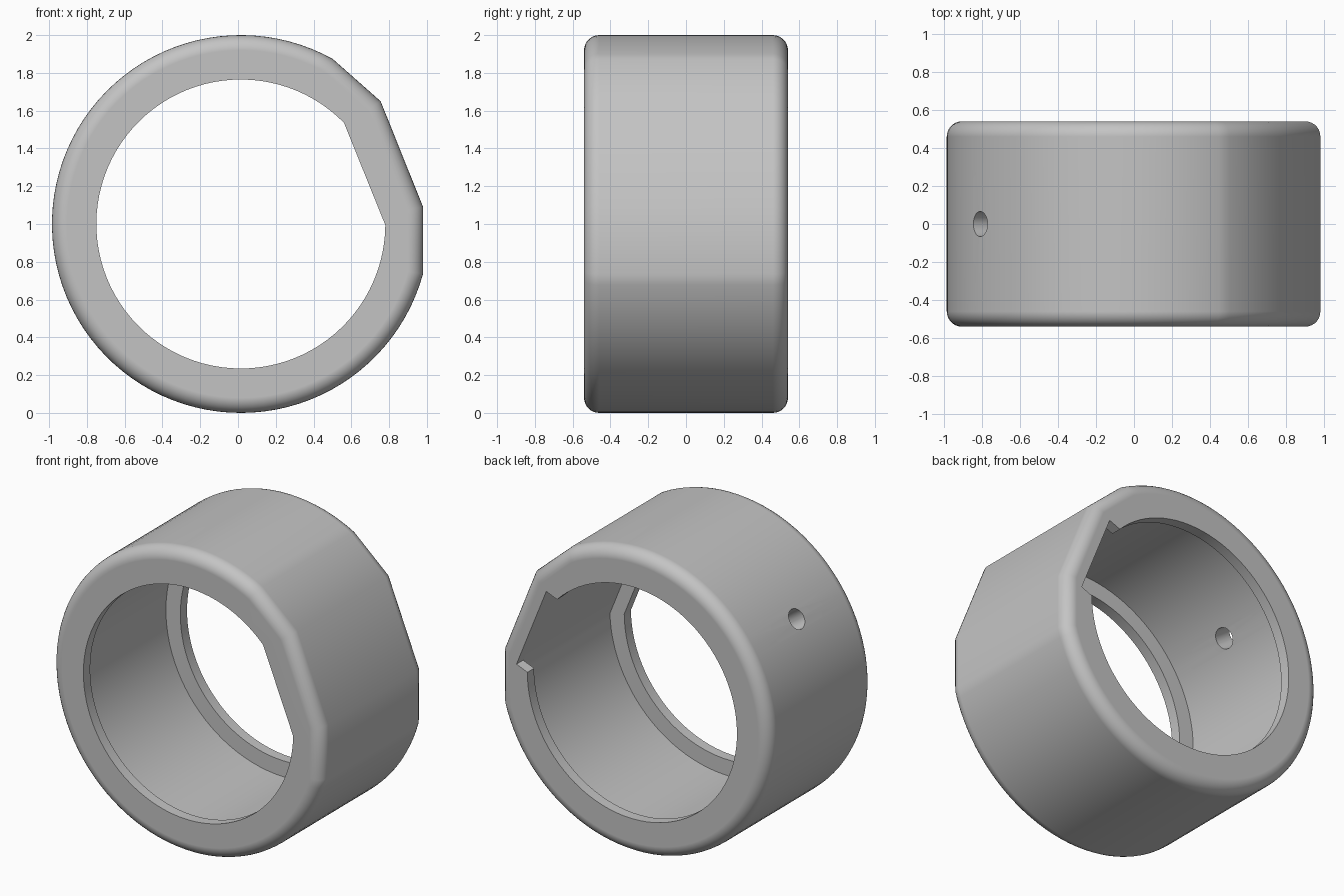
import bpy, bmesh, math
from mathutils import Matrix, Vector

cube = bpy.data.objects.get("Cube")
if cube:
    bpy.data.objects.remove(cube)

CX, CZ = 0.015, 1.0            # ring axis
HALF = 0.54                    # half the ring width
LIP = 0.07                     # lip thickness
FLAT = math.radians(22)        # direction the flat faces

grey = bpy.data.materials.new("warm_grey")
grey.use_nodes = True
colour = (0.55, 0.55, 0.55, 1)
grey.diffuse_color = colour
grey.node_tree.nodes["Principled BSDF"].inputs["Base Color"].default_value = colour


def arc(radius, start, end, steps):
    """Points on a circle about the ring axis, angles in radians."""
    return [(CX + radius * math.cos(start + (end - start) * i / steps),
             CZ + radius * math.sin(start + (end - start) * i / steps))
            for i in range(steps + 1)]


def flat_circle(radius, distance):
    """Circle with one chord cut off at the given distance."""
    half = math.acos(distance / radius)
    return arc(radius, FLAT + half, FLAT - half + 2 * math.pi, 84)


def prism(name, outline, y0, y1):
    """Extrude an x-z outline along y."""
    bm = bmesh.new()
    face = bm.faces.new([bm.verts.new((x, y0, z)) for x, z in outline])
    out = bmesh.ops.extrude_face_region(bm, geom=[face])
    moved = [v for v in out["geom"] if isinstance(v, bmesh.types.BMVert)]
    bmesh.ops.translate(bm, verts=moved, vec=(0, y1 - y0, 0))
    return finish(name, bm)


def finish(name, bm):
    bmesh.ops.recalc_face_normals(bm, faces=bm.faces)
    mesh = bpy.data.meshes.new(name)
    bm.to_mesh(mesh)
    bm.free()
    mesh.materials.append(grey)
    obj = bpy.data.objects.new(name, mesh)
    bpy.context.collection.objects.link(obj)
    return obj


def apply(obj, mod):
    bpy.context.view_layer.objects.active = obj
    bpy.ops.object.modifier_apply(modifier=mod.name)


# Ring body: round outline with three flats
start, end = math.atan2(0.87, 0.485), math.atan2(-0.265, 0.965) + 2 * math.pi
outline = arc(1.0, start, end, 80) + [(0.98, 1.09), (0.755, 1.65)]
ring = prism("ring_body", outline, -HALF, HALF)

# Rounded outer rims
bevel = ring.modifiers.new("rim_round", "BEVEL")
bevel.width = 0.08
bevel.segments = 7
bevel.limit_method = "ANGLE"
bevel.angle_limit = math.radians(60)
apply(ring, bevel)

# Wide bore between the lips, and the narrower opening through both lips
cutters = [
    prism("bore_cutter", flat_circle(0.87, 0.795), -HALF + LIP, HALF - LIP),
    prism("opening_cutter", flat_circle(0.765, 0.707), -1, 1),
]

# Notch through the back lip, along the flat
normal = Vector((math.cos(FLAT), math.sin(FLAT)))
side = Vector((-normal.y, normal.x))
centre = Vector((CX, CZ))
corners = [centre + normal * n + side * t
           for n, t in ((0.6, -0.29), (0.793, -0.29), (0.793, 0.29), (0.6, 0.29))]
cutters.append(prism("notch_cutter", corners, HALF - LIP - 0.05, 1))

# Radial pin hole
angle = math.radians(145.5)
direction = Vector((math.cos(angle), 0, math.sin(angle)))
bm = bmesh.new()
bmesh.ops.create_cone(
    bm, cap_ends=True, segments=32, radius1=0.066, radius2=0.066, depth=0.5,
    matrix=Matrix.Translation(Vector((CX, 0, CZ)) + direction * 0.95)
    @ direction.to_track_quat("Z", "Y").to_matrix().to_4x4())
cutters.append(finish("pin_hole_cutter", bm))

for cutter in cutters:
    cut = ring.modifiers.new("cut", "BOOLEAN")
    cut.operation = "DIFFERENCE"
    cut.solver = "EXACT"
    cut.object = cutter
    apply(ring, cut)
    bpy.data.objects.remove(cutter)

# Smooth shading with crisp lip, notch and hole edges
bpy.ops.object.select_all(action="DESELECT")
ring.select_set(True)
bpy.context.view_layer.objects.active = ring
bpy.ops.object.shade_smooth_by_angle(angle=math.radians(35))
weighted = ring.modifiers.new("even_shading", "WEIGHTED_NORMAL")
weighted.keep_sharp = True
